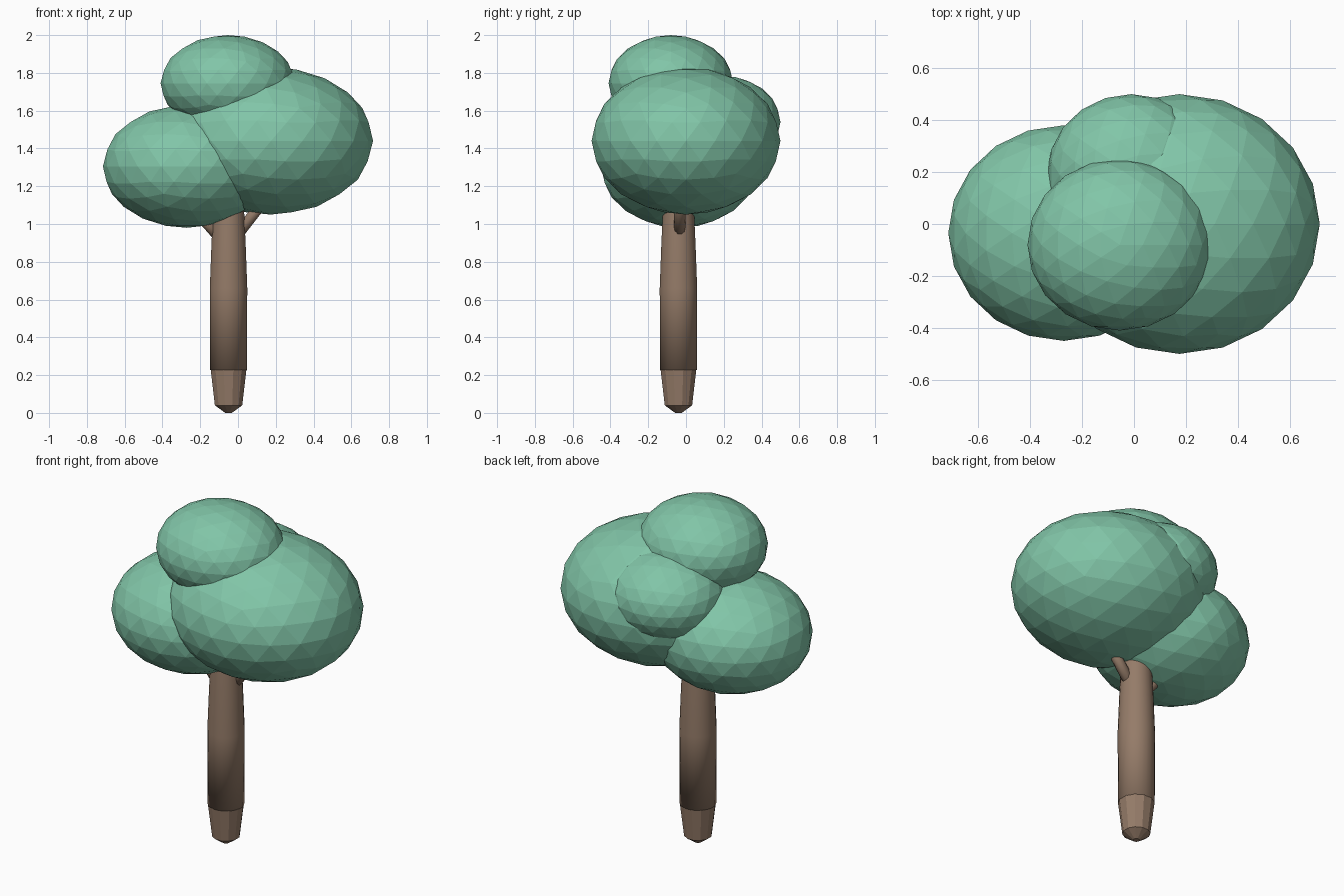
import bpy, bmesh, math
from mathutils import Vector

if "Cube" in bpy.data.objects:
    bpy.data.objects.remove(bpy.data.objects["Cube"])


def material(name, color):
    m = bpy.data.materials.new(name)
    m.diffuse_color = (*color, 1)
    m.use_nodes = True
    m.node_tree.nodes["Principled BSDF"].inputs["Base Color"].default_value = m.diffuse_color
    return m


LEAF = material("leaf_green", (0.22, 0.56, 0.39))
BARK = material("bark_brown", (0.30, 0.20, 0.14))


def finish(bm, name, mat, smooth=False):
    bmesh.ops.recalc_face_normals(bm, faces=bm.faces)
    me = bpy.data.meshes.new(name)
    bm.to_mesh(me)
    bm.free()
    me.materials.append(mat)
    for p in me.polygons:
        p.use_smooth = smooth
    ob = bpy.data.objects.new(name, me)
    bpy.context.collection.objects.link(ob)
    return ob


def foliage(name, center, radii):
    """Faceted leaf clump; radii are measured to the silhouette."""
    bm = bmesh.new()
    bmesh.ops.create_icosphere(bm, subdivisions=3, radius=1)
    ext = [max(abs(v.co[i]) for v in bm.verts) for i in range(3)]
    for v in bm.verts:
        v.co = Vector([center[i] + v.co[i] * radii[i] / ext[i] for i in range(3)])
    finish(bm, name, LEAF)


def tube(name, rings, sides, smooth):
    """Loft round sections (x, y, z, radius) along the rings' own path."""
    bm = bmesh.new()
    axis = (Vector(rings[-1][:3]) - Vector(rings[0][:3])).normalized()
    q = Vector((0, 0, 1)).rotation_difference(axis)
    loops = []
    for x, y, z, r in rings:
        loop = []
        for i in range(sides):
            a = 2 * math.pi * (i + 0.5) / sides
            loop.append(bm.verts.new(Vector((x, y, z)) + q @ Vector((r * math.cos(a), r * math.sin(a), 0))))
        loops.append(loop)
    for lo, hi in zip(loops, loops[1:]):
        for i in range(sides):
            j = (i + 1) % sides
            bm.faces.new((lo[i], lo[j], hi[j], hi[i]))
    bm.faces.new(loops[0])
    bm.faces.new(loops[-1])
    return finish(bm, name, BARK, smooth)


# Leaf clumps
foliage("right_foliage", (0.175, 0.0, 1.44), (0.54, 0.50, 0.39))
foliage("left_foliage", (-0.27, -0.035, 1.305), (0.445, 0.415, 0.325))
foliage("top_foliage", (-0.055, -0.08, 1.745), (0.355, 0.33, 0.255))
foliage("back_foliage", (-0.01, 0.19, 1.54), (0.325, 0.31, 0.245))

# Trunk: faceted foot, then a smooth, gently narrowing shaft
CX, CY = -0.05, -0.04
tube("trunk_foot", [(CX, CY, z, r) for z, r in
                    ((0.0, 0.018), (0.04, 0.075), (0.23, 0.098))], 12, False)
tube("trunk", [(CX, CY, z, r) for z, r in
               ((0.228, 0.098), (0.66, 0.1), (0.9, 0.091), (1.07, 0.083), (1.25, 0.07))], 24, True)

# Short branches under the leaves
tube("right_branch", [(-0.03, -0.035, 0.91, 0.032), (0.2, -0.03, 1.2, 0.028)], 10, True)
tube("left_branch", [(-0.08, -0.04, 0.91, 0.032), (-0.27, -0.04, 1.12, 0.028)], 10, True)
